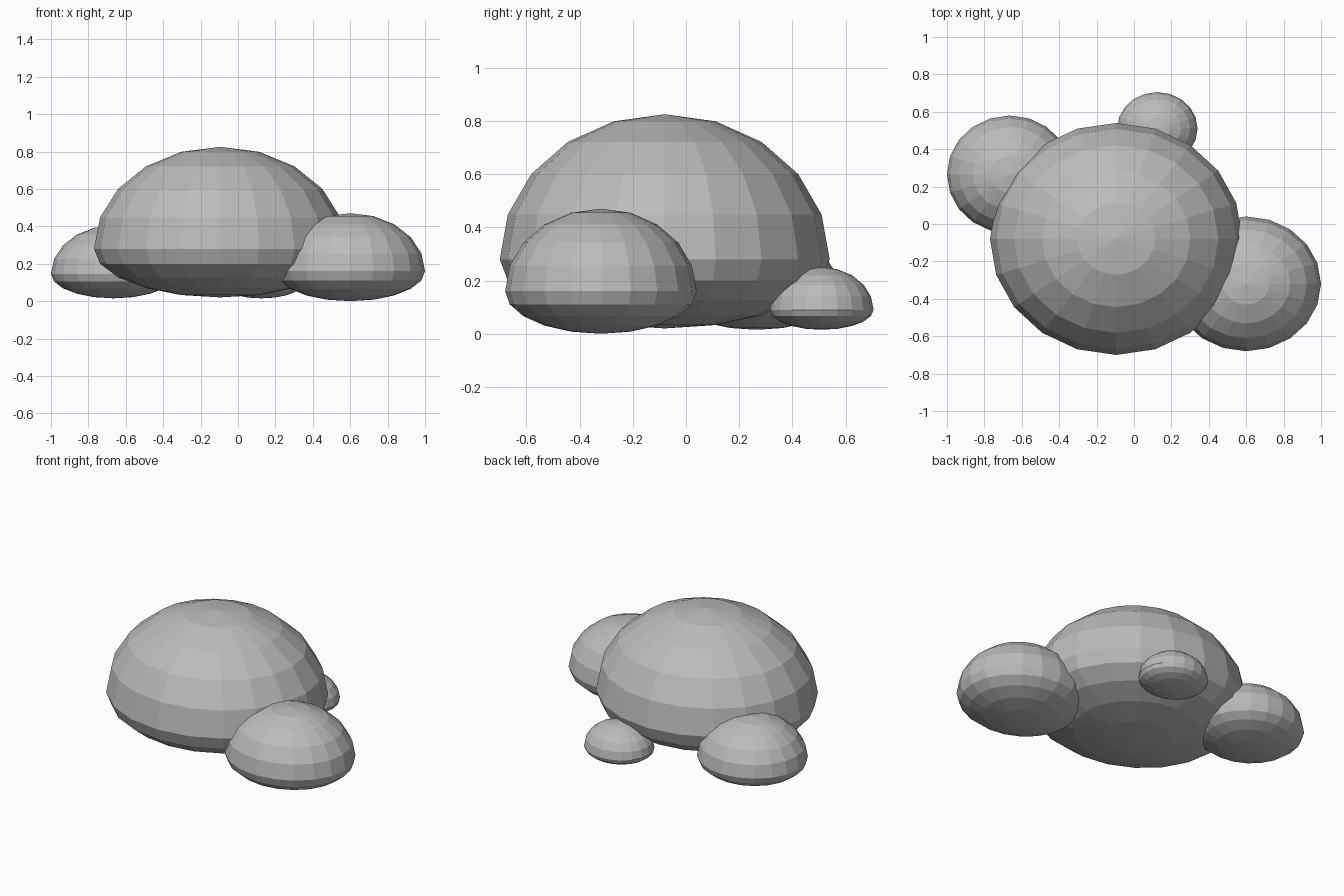
import bpy
import bmesh

cube = bpy.data.objects.get("Cube")
if cube:
    bpy.data.objects.remove(cube, do_unlink=True)

# Single soft grey
grey = bpy.data.materials.new("cloud_grey")
grey.use_nodes = True
colour = (0.5, 0.5, 0.5, 1.0)
grey.diffuse_color = colour
grey.node_tree.nodes["Principled BSDF"].inputs["Base Color"].default_value = colour


def puff(name, centre, radii, bottom, equator, top):
    """Low-poly ellipsoid whose lower half is flatter than its upper half."""
    bm = bmesh.new()
    bmesh.ops.create_uvsphere(bm, u_segments=20, v_segments=10, radius=1)
    for v in bm.verts:
        height = top - equator if v.co.z > 0 else equator - bottom
        v.co.x *= radii[0]
        v.co.y *= radii[1]
        v.co.z *= height
    mesh = bpy.data.meshes.new(name)
    bm.to_mesh(mesh)
    bm.free()
    mesh.materials.append(grey)
    obj = bpy.data.objects.new(name, mesh)
    obj.location = (centre[0], centre[1], equator)
    bpy.context.collection.objects.link(obj)
    return obj


# Large body with three smaller lobes around it
puff("main_puff", (-0.095, -0.08), (0.675, 0.62), 0.02, 0.28, 0.825)
puff("front_left_puff", (0.6, -0.32), (0.4, 0.36), 0.0, 0.16, 0.47)
puff("back_right_puff", (-0.665, 0.265), (0.335, 0.315), 0.015, 0.145, 0.405)
puff("back_puff", (0.125, 0.51), (0.215, 0.195), 0.015, 0.09, 0.25)
